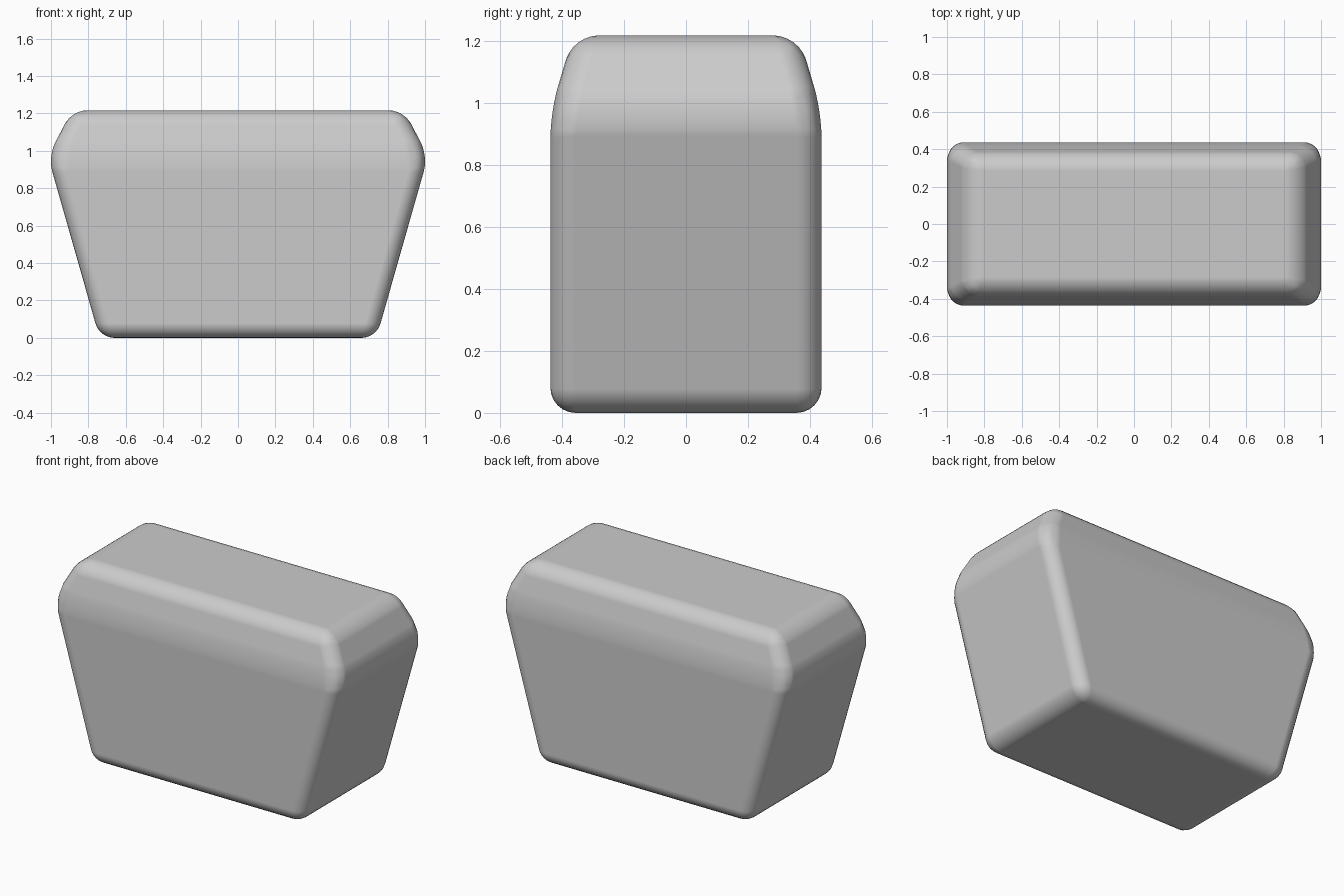
import bpy, bmesh

if "Cube" in bpy.data.objects:
    bpy.data.objects.remove(bpy.data.objects["Cube"])

# Stacked rectangular sections: half width, half depth, height
SECTIONS = [(0.74, 0.437, 0.0), (1.016, 0.437, 0.97), (0.888, 0.364, 1.217)]

bm = bmesh.new()
rings = [[bm.verts.new((sx * w, sy * d, z))
          for sx, sy in ((-1, -1), (1, -1), (1, 1), (-1, 1))]
         for w, d, z in SECTIONS]
bm.faces.new(rings[0][::-1])
bm.faces.new(rings[-1])
for low, high in zip(rings, rings[1:]):
    for i in range(4):
        j = (i + 1) % 4
        bm.faces.new((low[i], low[j], high[j], high[i]))
mesh = bpy.data.meshes.new("tapered_block")
bm.to_mesh(mesh)
bm.free()

# Tapered block with a chamfered top
block = bpy.data.objects.new("tapered_block", mesh)
bpy.context.collection.objects.link(block)

# Soft rounded edges
bevel = block.modifiers.new("rounded_edges", 'BEVEL')
bevel.width = 0.08
bevel.segments = 6
bevel.limit_method = 'ANGLE'
bevel.angle_limit = 0.17
bevel.harden_normals = True
for p in mesh.polygons:
    p.use_smooth = True
